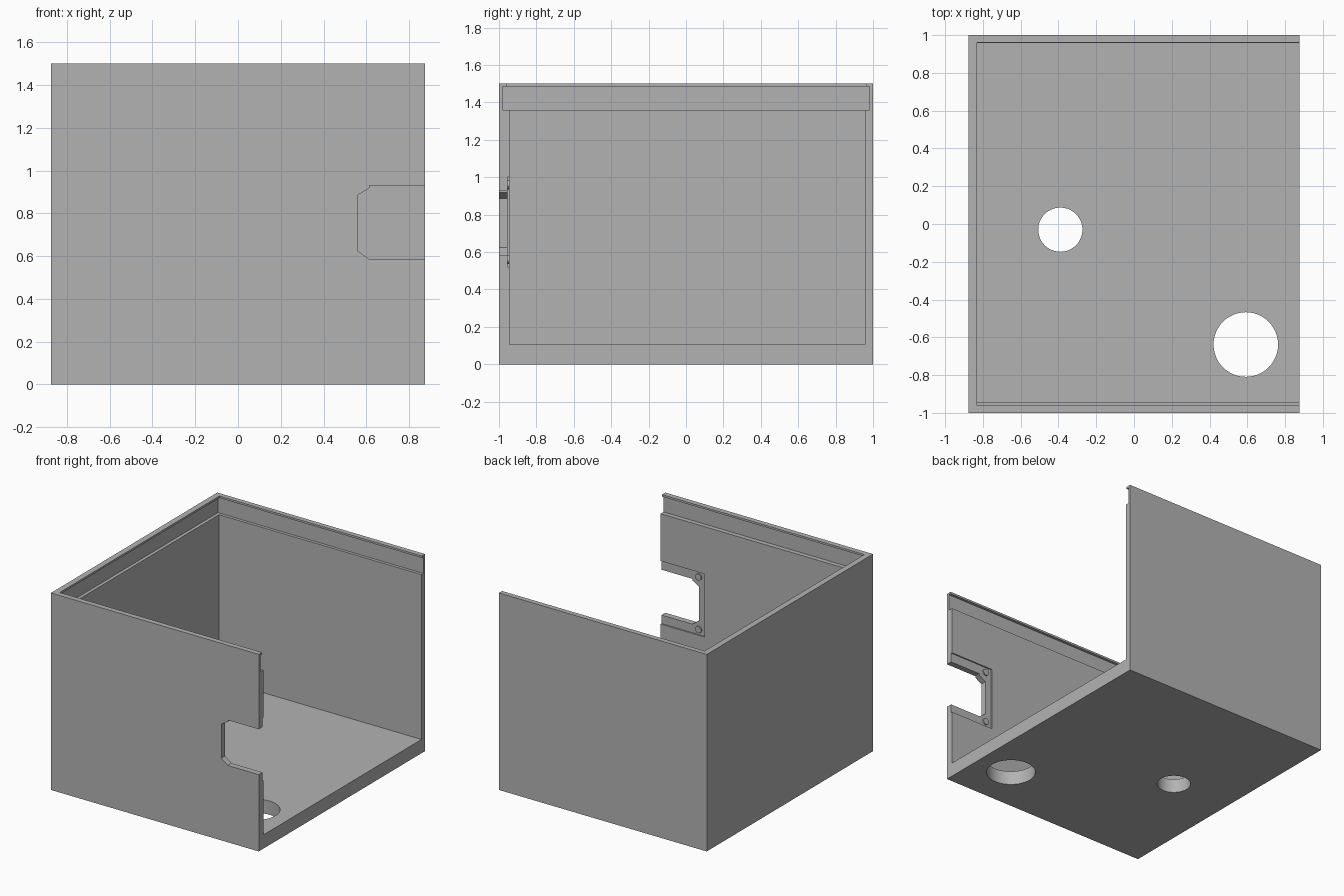
import bpy
import bmesh
from mathutils import Matrix, Vector

cube = bpy.data.objects.get("Cube")
if cube:
    bpy.data.objects.remove(cube, do_unlink=True)

grey = bpy.data.materials.new("plain_grey")
grey.use_nodes = True
colour = (0.45, 0.45, 0.45, 1)
grey.diffuse_color = colour
grey.node_tree.nodes["Principled BSDF"].inputs["Base Color"].default_value = colour


def finish(name, bm):
    bmesh.ops.recalc_face_normals(bm, faces=bm.faces)
    mesh = bpy.data.meshes.new(name)
    bm.to_mesh(mesh)
    bm.free()
    mesh.materials.append(grey)
    obj = bpy.data.objects.new(name, mesh)
    bpy.context.collection.objects.link(obj)
    return obj


def box(name, low, high):
    low, high = Vector(low), Vector(high)
    bm = bmesh.new()
    place = Matrix.Translation((low + high) / 2) @ Matrix.Diagonal((high - low).to_4d())
    bmesh.ops.create_cube(bm, size=1, matrix=place)
    return finish(name, bm)


def cylinder(name, centre, radius, depth, axis="Z"):
    bm = bmesh.new()
    turn = Matrix.Rotation(1.5707963, 4, "X") if axis == "Y" else Matrix()
    bmesh.ops.create_cone(bm, cap_ends=True, segments=48, radius1=radius, radius2=radius,
                          depth=depth, matrix=Matrix.Translation(centre) @ turn)
    return finish(name, bm)


def prism_y(name, points, y0, y1):
    bm = bmesh.new()
    face = bm.faces.new([bm.verts.new((x, y0, z)) for x, z in points])
    out = bmesh.ops.extrude_face_region(bm, geom=[face])
    moved = [v for v in out["geom"] if isinstance(v, bmesh.types.BMVert)]
    bmesh.ops.translate(bm, verts=moved, vec=(0, y1 - y0, 0))
    return finish(name, bm)


def cut(target, cutter):
    mod = target.modifiers.new("cut", "BOOLEAN")
    mod.operation = "DIFFERENCE"
    mod.solver = "EXACT"
    mod.object = cutter
    bpy.context.view_layer.objects.active = target
    bpy.ops.object.modifier_apply(modifier=mod.name)
    bpy.data.objects.remove(cutter, do_unlink=True)


# Outer shell, hollow and open on one side
END = 0.875
OVER = 1.0
shell = box("enclosure_shell", (-END, -1, 0), (END, 1, 1.5))
cut(shell, box("cavity", (-0.83, -0.945, 0.105), (OVER, 0.957, 1.42)))

# Sliding lid channel under a thin lip
cut(shell, box("lid_channel", (-0.855, -0.98, 1.36), (OVER, 0.98, 1.485)))
cut(shell, box("lid_opening", (-0.83, -0.96, 1.45), (OVER, 0.962, 1.6)))

# Connector pocket and chamfered cutout in the front wall
cut(shell, box("connector_pocket", (0.507, -0.955, 0.52), (OVER, -0.9, 1.0)))
outline = [(OVER, 0.585), (0.615, 0.585), (0.56, 0.625), (0.56, 0.885),
           (0.615, 0.918), (0.615, 0.93), (OVER, 0.93)]
cut(shell, prism_y("connector_cutout", outline, -1.1, -0.9))

# Round openings in the floor
for x, y, radius in ((-0.39, -0.03, 0.117), (0.592, -0.638, 0.171)):
    cut(shell, cylinder("floor_hole", (x, y, 0.05), radius, 0.3))

# Locating pegs in the pocket corners
pegs = [cylinder(side + "_locating_peg", (0.56, -0.952, z), 0.025, 0.014, "Y")
        for side, z in (("lower", 0.56), ("upper", 0.96))]

bpy.ops.object.select_all(action="DESELECT")
for obj in [shell] + pegs:
    obj.select_set(True)
bpy.context.view_layer.objects.active = shell
bpy.ops.object.shade_smooth_by_angle(angle=0.5)
